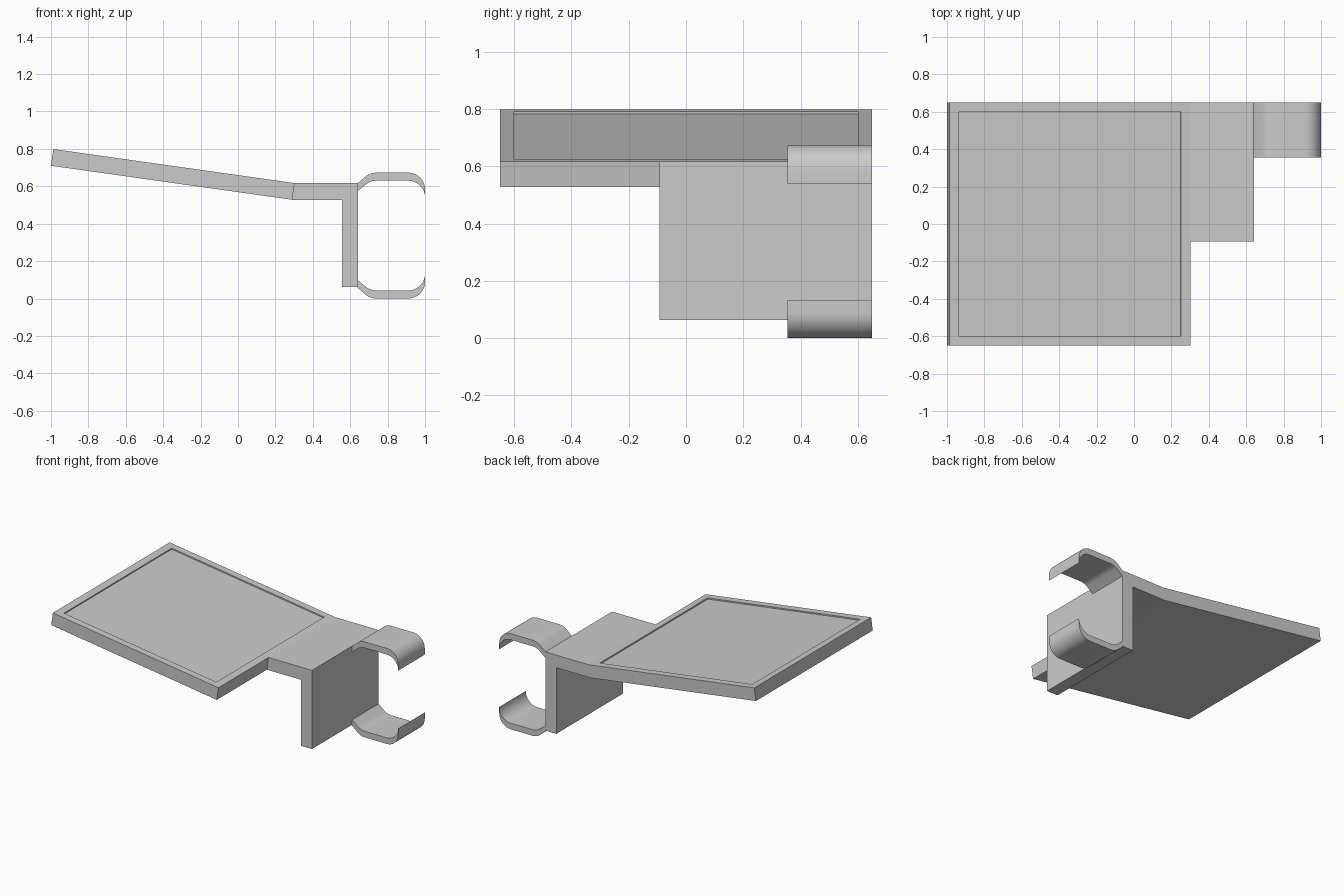
import bpy, bmesh, math
from mathutils import Vector

if "Cube" in bpy.data.objects:
    bpy.data.objects.remove(bpy.data.objects["Cube"])

HEIGHT = 0.673


def extrude_profile(name, points, y0, y1):
    """Closed (x, z) outline extruded along y."""
    bm = bmesh.new()
    face = bm.faces.new([bm.verts.new((x, y0, z)) for x, z in points])
    ext = bmesh.ops.extrude_face_region(bm, geom=[face])
    verts = [v for v in ext["geom"] if isinstance(v, bmesh.types.BMVert)]
    bmesh.ops.translate(bm, verts=verts, vec=(0, y1 - y0, 0))
    bmesh.ops.recalc_face_normals(bm, faces=bm.faces)
    mesh = bpy.data.meshes.new(name)
    bm.to_mesh(mesh)
    bm.free()
    obj = bpy.data.objects.new(name, mesh)
    bpy.context.collection.objects.link(obj)
    return obj


def subtract(obj, cutter):
    mod = obj.modifiers.new(cutter.name, 'BOOLEAN')
    mod.operation = 'DIFFERENCE'
    mod.solver = 'EXACT'
    mod.object = cutter
    bpy.context.view_layer.objects.active = obj
    bpy.ops.object.modifier_apply(modifier=mod.name)
    bpy.data.objects.remove(cutter)


# Tilted plate axes: along the slope and perpendicular to it
low_start, low_end = Vector((-1.0, 0.71)), Vector((0.29, 0.528))
along = (low_end - low_start).normalized()
up = Vector((-along.y, along.x))
thick = 0.09
top_start, top_end = low_start + up * thick, low_end + up * thick

# Tray plate with the flat arm and downward mounting wall
body = extrude_profile("tray_and_bracket", [
    low_start, low_end, (0.555, 0.528), (0.555, 0.063),
    (0.641, 0.063), (0.641, top_end.y), top_end, top_start], -0.65, 0.65)

# Remove the front part of the arm and wall, beside the plate end
subtract(body, extrude_profile("arm_notch", [
    low_end - up * 0.8, (0.9, low_end.y - 0.8), (0.9, 0.9),
    top_end + up * 0.3], -0.8, -0.093))

# Shallow recess in the tray top
a, b = top_start + along * 0.052, top_end - along * 0.052
subtract(body, extrude_profile("tray_recess", [
    a - up * 0.009, b - up * 0.009, b + up * 0.1, a + up * 0.1], -0.6, 0.6))

# Curved clip outline: slanted root, rounded shoulder, flat, quarter-round tip
R = 0.09


def arc(cx, a0, a1, n):
    return [(cx + R * math.cos(math.radians(a0 + (a1 - a0) * i / n)),
             HEIGHT - R + R * math.sin(math.radians(a0 + (a1 - a0) * i / n)))
            for i in range(n + 1)]


outer = [(0.64, 0.617)] + arc(0.74, 126, 90, 8) + arc(0.91, 90, 0, 16)
inner = [(x, z - 0.043) for x, z in reversed(outer)]
upper = outer + inner
lower = [(x, HEIGHT - z) for x, z in upper]

# Matching upper and lower clips
for name, pts in (("upper_clip", upper), ("lower_clip", lower)):
    clip = extrude_profile(name, pts, 0.355, 0.65)
    bpy.ops.object.select_all(action='DESELECT')
    clip.select_set(True)
    bpy.context.view_layer.objects.active = clip
    bpy.ops.object.shade_smooth_by_angle(angle=math.radians(30))
